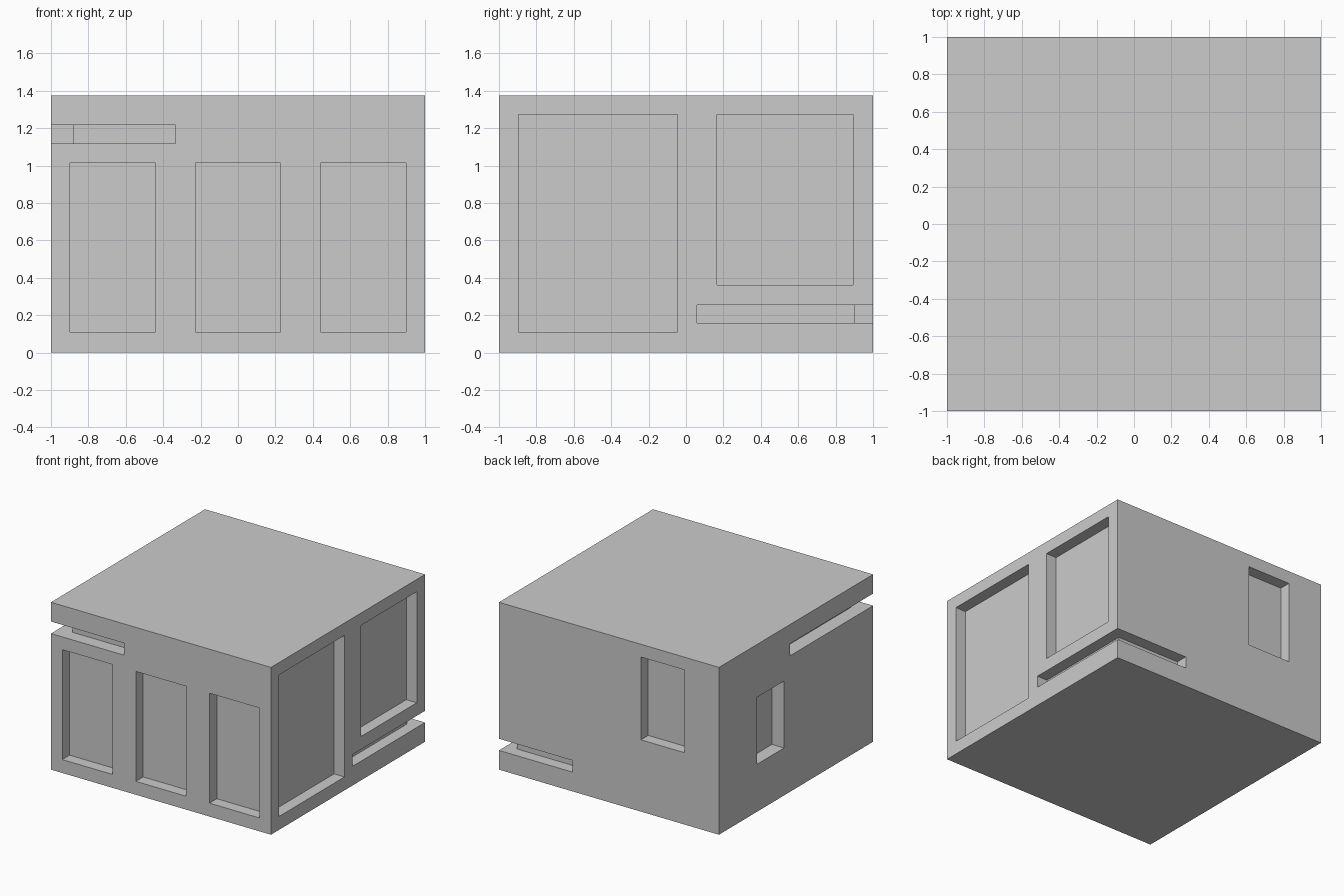
import bpy

if "Cube" in bpy.data.objects:
    bpy.data.objects.remove(bpy.data.objects["Cube"])

H = 1.375   # block height
D = 0.095   # usual recess depth
OUT = 1.1   # cutters reach past the walls


def box(name, x, y, z):
    bpy.ops.mesh.primitive_cube_add(
        size=1, location=(sum(x) / 2, sum(y) / 2, sum(z) / 2))
    ob = bpy.context.object
    ob.name = name
    ob.scale = (x[1] - x[0], y[1] - y[0], z[1] - z[0])
    bpy.ops.object.transform_apply(location=True, rotation=True, scale=True)
    return ob


# solid building block
block = box("building_block", (-1, 1), (-1, 1), (0, H))


def carve(side, span, z, depth=D):
    """Cut a rectangular recess into one wall; span runs along that wall."""
    low, high = (-OUT, -1 + depth), (1 - depth, OUT)
    x, y = {"front": (span, low), "back": (span, high),
            "left": (low, span), "right": (high, span)}[side]
    cutter = box("recess_cutter", x, y, z)
    cutter.hide_render = True
    bpy.context.view_layer.objects.active = block
    mod = block.modifiers.new("recess", 'BOOLEAN')
    mod.operation, mod.solver, mod.object = 'DIFFERENCE', 'EXACT', cutter
    bpy.ops.object.modifier_apply(modifier=mod.name)
    bpy.data.objects.remove(cutter)


# three tall front windows
for cx in (-0.669, 0, 0.669):
    carve("front", (cx - 0.228, cx + 0.228), (0.11, 1.013))

# right wall: tall doorway and window
carve("right", (-0.896, -0.045), (0.11, 1.273))
carve("right", (0.166, 0.893), (0.361, 1.273))

# small back and left windows
carve("back", (-0.685, -0.29), (0.59, 1.27))
carve("left", (0.155, 0.505), (0.39, 0.94), 0.11)

# high slot wrapping the front left corner
high_slot = (1.118, 1.217)
carve("front", (-OUT, -0.334), high_slot, 0.11)
carve("left", (-OUT, 0.08), high_slot, 0.118)

# low slot wrapping the back right corner
low_slot = (0.158, 0.254)
carve("right", (0.059, OUT), low_slot)
carve("back", (0.33, OUT), low_slot, 0.098)
